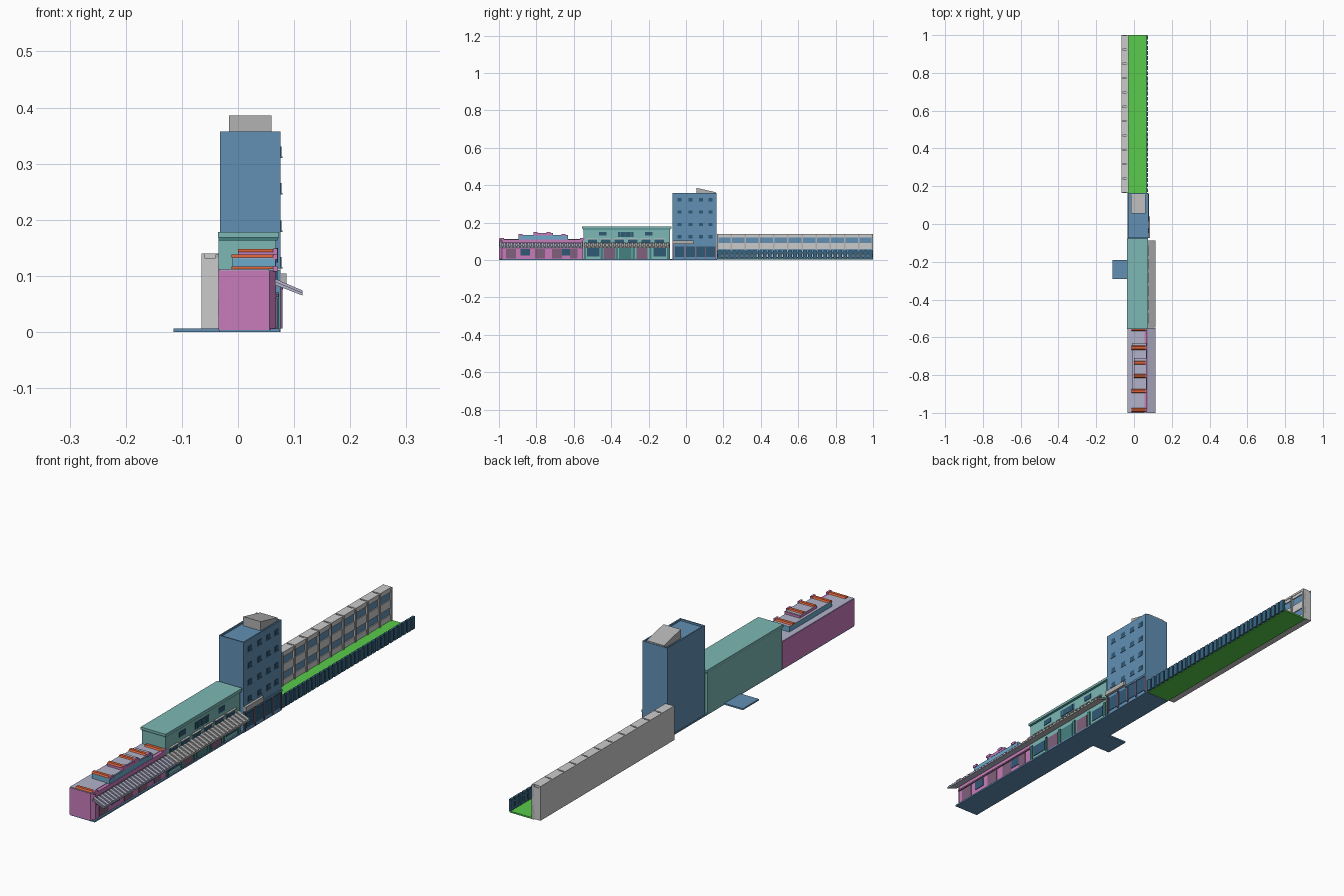
import bpy, bmesh, math
from mathutils import Vector, Matrix

if "Cube" in bpy.data.objects:
    bpy.data.objects.remove(bpy.data.objects["Cube"])

mats = {}
def colour(name, rgb):
    m = bpy.data.materials.new(name)
    m.diffuse_color = (*rgb, 1)
    m.use_nodes = True
    m.node_tree.nodes["Principled BSDF"].inputs["Base Color"].default_value = m.diffuse_color
    mats[name] = m
for n, c in {"pink": (.58, .2, .5), "plum": (.22, .12, .2), "teal": (.2, .48, .46),
             "dark_teal": (.06, .22, .22), "blue": (.12, .28, .46), "glass": (.03, .1, .18),
             "sky": (.15, .4, .6), "green": (.1, .6, .07), "orange": (.7, .12, .04),
             "lilac": (.45, .45, .6), "grey": (.45, .45, .45), "pale": (.68, .68, .66),
             "fence": (.04, .13, .22)}.items():
    colour(n, c)

def finish(name, bm, mat):
    bmesh.ops.recalc_face_normals(bm, faces=bm.faces)
    me = bpy.data.meshes.new(name)
    bm.to_mesh(me)
    bm.free()
    ob = bpy.data.objects.new(name, me)
    me.materials.append(mats[mat])
    bpy.context.collection.objects.link(ob)
    return ob

def boxes(name, mat, items):
    """Each item is (x0, x1, y0, y1, z0, z1)."""
    bm = bmesh.new()
    for x0, x1, y0, y1, z0, z1 in items:
        m = Matrix.Translation(((x0+x1)/2, (y0+y1)/2, (z0+z1)/2)) @ Matrix.Diagonal((x1-x0, y1-y0, z1-z0, 1))
        bmesh.ops.create_cube(bm, size=1, matrix=m)
    return finish(name, bm, mat)

def prisms(name, mat, pts, shifts):
    """Extrude a 3D polygon by a vector, for each (offset, vector)."""
    bm = bmesh.new()
    for off, vec in shifts:
        f = bm.faces.new([bm.verts.new(Vector(p) + Vector(off)) for p in pts])
        r = bmesh.ops.extrude_face_region(bm, geom=[f])
        bmesh.ops.translate(bm, vec=vec, verts=[v for v in r["geom"] if isinstance(v, bmesh.types.BMVert)])
    return finish(name, bm, mat)

# Pink shop: chamfered block, stepped parapet, tile copings
prisms("pink_shop_body", "pink",
       [(-.035, -1, .004), (.056, -1, .004), (.068, -.985, .004), (.068, -.55, .004), (-.035, -.55, .004)],
       [((0, 0, 0), (0, 0, .106))])
boxes("pink_shop_roof", "lilac", [(-.034, .055, -.998, -.552, .109, .112)])
boxes("pink_shop_step", "sky", [(-.01, .067, -.895, -.63, .11, .131)])
boxes("pink_shop_step_roof", "lilac", [(-.01, .064, -.895, -.63, .131, .133)])
boxes("pink_shop_crown", "pink", [(0, .068, -.815, -.71, .131, .142)])
boxes("pink_shop_crown_roof", "lilac", [(0, .064, -.813, -.712, .142, .144)])
cope = [(-.012, -.985, .112), (-.012, -.885, .133), (0, -.805, .143)]
ridge, caps = [], []
for x, y, z in cope:
    for s in (y, -1.54 - y):
        ridge.append(((0, s, z), (.069 - x, 0, 0), x))
        caps.append((.062, .07, s-.011, s+.011, z-.004, z+.006))
for i, (off, vec, x) in enumerate(ridge):
    prisms(f"tile_coping_{i}", "orange",
           [(x, -.011, 0), (x, .011, 0), (x, .006, .005), (x, -.006, .005)], [(off, vec)])
boxes("coping_end_blocks", "pink", caps)
boxes("pink_shop_doors", "plum",
      [(.066, .070, y-w, y+w, .008, .06) for y, w in [(-.935, .027), (-.78, .027), (-.69, .027), (-.6, .02)]])
boxes("pink_shop_windows", "glass", [(.066, .070, y-.025, y+.025, .025, .058) for y in (-.86, -.645)])
boxes("pink_shop_trim", "plum", [(.066, .072, -.985, -.55, .062, .068), (.066, .071, -.985, -.55, .09, .094)])

# Teal hall: body, roof slab, windows
boxes("teal_hall_body", "teal", [(-.035, .068, -.548, -.085, .004, .166)])
boxes("teal_hall_roof", "teal", [(-.036, .073, -.555, -.078, .168, .178)])
boxes("teal_hall_cornice", "dark_teal", [(-.035, .0705, -.551, -.082, .163, .168)])
boxes("teal_upper_windows", "glass",
      [(.066, .070, y-w, y+w, z, .15) for y, w, z in [(-.445, .02, .13), (-.322, .042, .124), (-.2, .02, .13)]])
boxes("teal_upper_mullions", "dark_teal", [(.066, .0715, y-.002, y+.002, .124, .15) for y in (-.35, -.322, -.294)])
transoms = [-.5 + i * .0715 for i in range(6)]
boxes("teal_transom_windows", "glass", [(.066, .070, y-.025, y+.025, .092, .11) for y in transoms])
boxes("teal_transom_hoods", "pale", [(.066, .076, y-.028, y+.028, .11, .114) for y in transoms])
boxes("teal_posts", "dark_teal", [(.066, .073, y-.006, y+.006, .004, .07) for y in (-.54, -.45, -.37, -.28, -.19, -.095)])
boxes("teal_shop_windows", "glass", [(.066, .070, y-.033, y+.033, .02, .063) for y in (-.495, -.14)])
boxes("teal_shop_doors", "plum", [(.066, .071, y-.03, y+.03, .006, .063) for y in (-.41, -.235)])
boxes("teal_centre_door", "dark_teal", [(.066, .071, -.358, -.292, .006, .065)])
boxes("rear_pad", "blue", [(-.115, -.03, -.29, -.19, 0, .006)])
boxes("base_slab", "blue", [(-.034, .074, -.998, .165, 0, .006)])

# Sloping street awnings with ribs
def awning(name, mat, y0, y1, n):
    sheet = [(.066, 0, .09), (.115, 0, .07), (.115, 0, .065), (.066, 0, .084)]
    prisms(name + "_sheet", mat, sheet, [((0, y0, 0), (0, y1-y0, 0))])
    rib = [(.066, 0, .095), (.115, 0, .074), (.115, 0, .069), (.066, 0, .088)]
    p = (y1 - y0) / n
    prisms(name + "_ribs", mat, rib, [((0, y0 + p*(i+.2), 0), (0, p*.6, 0)) for i in range(n)])
awning("pink_shop_awning", "lilac", -1, -.55, 24)
awning("teal_hall_awning", "grey", -.548, -.088, 22)

# Tower: block, parapet rim, grid of windows, street front
boxes("tower_body", "blue", [(-.032, .076, -.073, .162, 0, .35)])
boxes("tower_parapet", "blue",
      [(-.032, -.027, -.073, .162, .35, .357), (.071, .076, -.073, .162, .35, .357),
       (-.027, .071, -.073, -.068, .35, .357), (-.027, .071, .157, .162, .35, .357)])
grid = [(y, z) for y in (-.035, .025, .08, .13) for z in (.125, .19, .257, .322)]
boxes("tower_windows", "glass", [(.074, .0772, y-.011, y+.011, z-.009, z+.009) for y, z in grid])
boxes("tower_sills", "blue", [(.074, .079, y-.013, y+.013, z-.012, z-.009) for y, z in grid])
boxes("tower_shopfront", "glass", [(.074, .078, y-.024, y+.024, .015, .072) for y in (-.035, .025, .08, .13)])
boxes("tower_frames", "plum", [(.074, .0795, y-.003, y+.003, .006, .08) for y in (-.066, -.005, .053, .105, .158)])
boxes("tower_sign_box", "grey", [(.074, .086, -.073, .04, .085, .104)])
boxes("tower_band", "blue", [(.074, .08, .04, .162, .076, .084)])
prisms("tower_penthouse", "grey",
       [(-.016, .055, .348), (-.016, .055, .386), (-.016, .16, .362), (-.016, .16, .348)],
       [((0, 0, 0), (.076, 0, 0))])

# Long rear block: eleven bays with two rows of windows
pitch = (1 - .165) / 11
ys = [.165 + pitch * i for i in range(11)]
boxes("long_block_body", "pale", [(-.063, -.036, .165, 1, .005, .132)])
boxes("long_block_caps", "pale", [(-.064, -.028, y+.003, y+pitch-.003, .132, .14) for y in ys])
boxes("long_block_bands", "pale",
      [(-.038, -.03, .165, 1, a, b) for a, b in [(.005, .03), (.058, .09), (.12, .132)]])
boxes("long_block_back", "pale", [(-.065, -.06, .165, 1, .005, .14)])
boxes("long_block_glass", "blue",
      [(-.037, -.034, .166, .999, a, b) for a, b in [(.03, .058), (.09, .12)]])
boxes("long_block_piers", "grey", [(-.04, -.026, y-.004, y+.004, .005, .138) for y in ys[1:] + [.169, .996]])

# Lawn and picket fence
boxes("lawn", "green", [(-.036, .067, .165, 1, .002, .008)])
n = 31
p = (1 - .165) / n
boxes("fence_pickets", "fence", [(.065, .075, .165+p*(i+.12), .165+p*(i+.88), .004, .052) for i in range(n)])
boxes("fence_rails", "blue", [(.066, .069, .165, 1, z, z+.006) for z in (.01, .036)])
